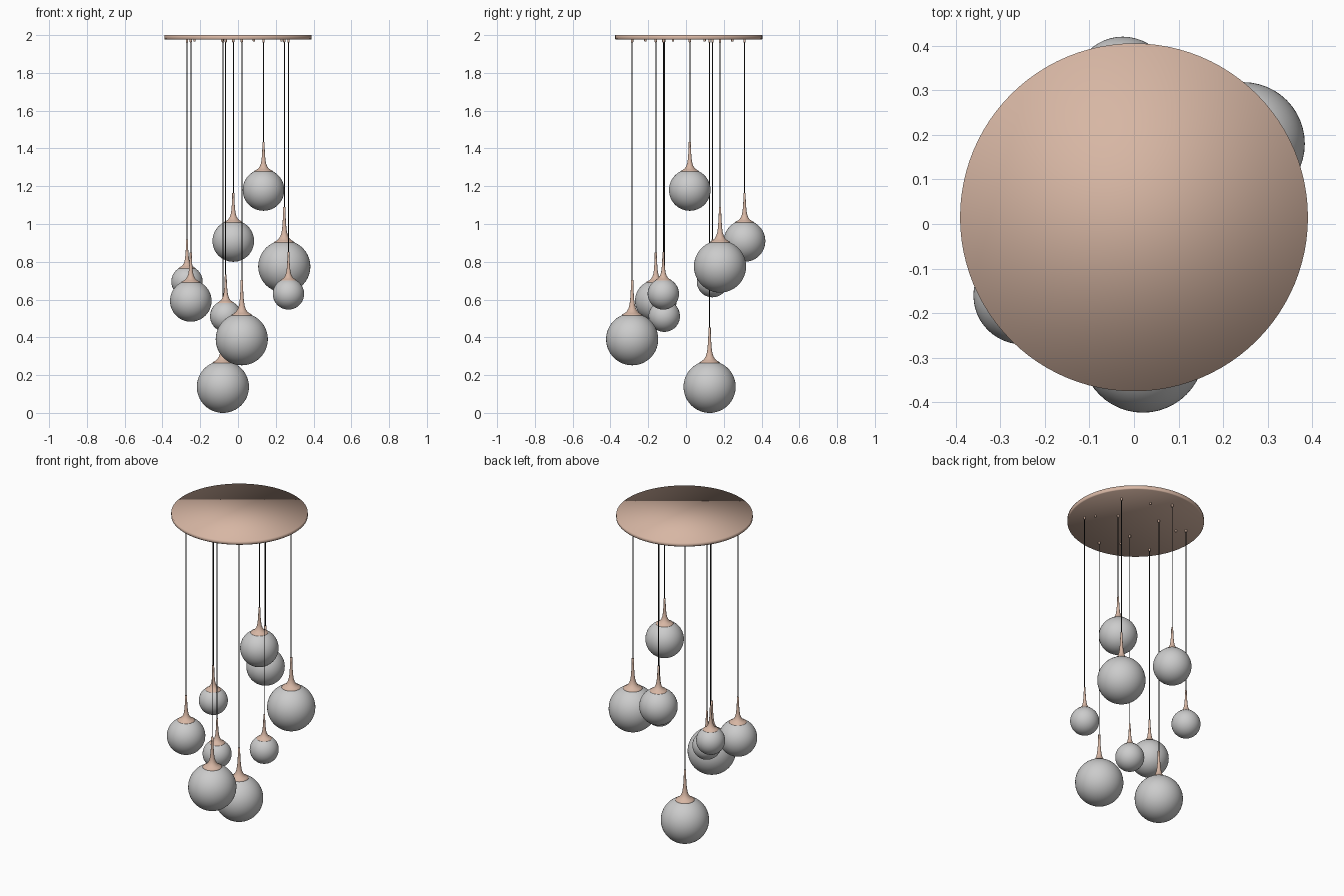
import bpy, bmesh
from math import sin, cos, pi, sqrt, radians

cube = bpy.data.objects.get("Cube")
if cube:
    bpy.data.objects.remove(cube, do_unlink=True)


def make_material(name, rgb):
    mat = bpy.data.materials.new(name)
    mat.use_nodes = True
    color = (*rgb, 1.0)
    mat.diffuse_color = color
    mat.node_tree.nodes["Principled BSDF"].inputs["Base Color"].default_value = color
    return mat


copper = make_material("copper", (0.68, 0.47, 0.37))
black = make_material("black_cord", (0.02, 0.02, 0.02))


def finish(name, bm, location, mat=None):
    """Turn a bmesh into a smooth-shaded object."""
    bmesh.ops.recalc_face_normals(bm, faces=bm.faces)
    for face in bm.faces:
        face.smooth = True
    mesh = bpy.data.meshes.new(name)
    bm.to_mesh(mesh)
    bm.free()
    if mat:
        mesh.materials.append(mat)
    obj = bpy.data.objects.new(name, mesh)
    obj.location = location
    bpy.context.collection.objects.link(obj)
    return obj


def lathe(name, profile, location, mat, sides=32):
    """Revolve (radius, height) points around z and cap both ends."""
    bm = bmesh.new()
    rings = []
    for r, z in profile:
        rings.append([bm.verts.new((r * cos(2 * pi * i / sides),
                                    r * sin(2 * pi * i / sides), z))
                      for i in range(sides)])
    for low, high in zip(rings, rings[1:]):
        for i in range(sides):
            j = (i + 1) % sides
            bm.faces.new((low[i], low[j], high[j], high[i]))
    bm.faces.new(rings[0])
    bm.faces.new(rings[-1])
    return finish(name, bm, location, mat)


def globe(name, radius, location):
    bm = bmesh.new()
    bmesh.ops.create_uvsphere(bm, u_segments=48, v_segments=32, radius=radius)
    return finish(name, bm, location)


# Ceiling canopy
CANOPY_Y, CANOPY_R, CANOPY_BOTTOM = 0.015, 0.39, 1.976
lathe("canopy", [(CANOPY_R - 0.004, 0), (CANOPY_R, 0.004), (CANOPY_R, 0.024)],
      (0, CANOPY_Y, CANOPY_BOTTOM), copper, 96)

# Four mounting screws under the canopy
SCREW = [(0.004, -0.011), (0.006, -0.008), (0.006, 0.002)]
for k in range(4):
    a = radians(70 + 90 * k)
    lathe(f"mounting_screw_{k + 1}", SCREW,
          (0.245 * cos(a), CANOPY_Y + 0.245 * sin(a), CANOPY_BOTTOM), copper, 16)

# Globe sizes: radius, cap flare radius, cap height
SIZES = {"small": (0.083, 0.045, 0.152),
         "medium": (0.11, 0.05, 0.157),
         "large": (0.138, 0.055, 0.188)}

# Flared cap outline as fractions of flare radius and height
CAP = [(0.98, -0.03), (1, 0), (0.97, 0.02), (0.78, 0.05), (0.55, 0.10), (0.38, 0.18),
       (0.27, 0.28), (0.20, 0.42), (0.15, 0.62), (0.12, 0.82), (0.11, 1)]

# Pendants: size and globe centre
PENDANTS = [("medium", 0.135, 0.02, 1.18), ("medium", -0.025, 0.31, 0.91),
            ("large", 0.245, 0.18, 0.775), ("small", -0.27, 0.14, 0.695),
            ("medium", -0.25, -0.16, 0.593), ("small", 0.267, -0.12, 0.63),
            ("small", -0.065, -0.115, 0.512), ("large", 0.02, -0.285, 0.39),
            ("large", -0.08, 0.125, 0.138)]

for n, (size, x, y, z) in enumerate(PENDANTS, 1):
    radius, flare, height = SIZES[size]
    globe(f"globe_{n}", radius, (x, y, z))
    cap_z = z + sqrt(radius ** 2 - flare ** 2)
    lathe(f"globe_cap_{n}", [(r * flare, h * height) for r, h in CAP],
          (x, y, cap_z), copper)
    cord_z = cap_z + height - 0.01
    lathe(f"cord_{n}", [(0.0027, 0), (0.0027, CANOPY_BOTTOM - cord_z)],
          (x, y, cord_z), black, 12)
    lathe(f"cord_grip_{n}", [(0.004, -0.016), (0.006, -0.012), (0.006, 0.002)],
          (x, y, CANOPY_BOTTOM), copper, 16)
